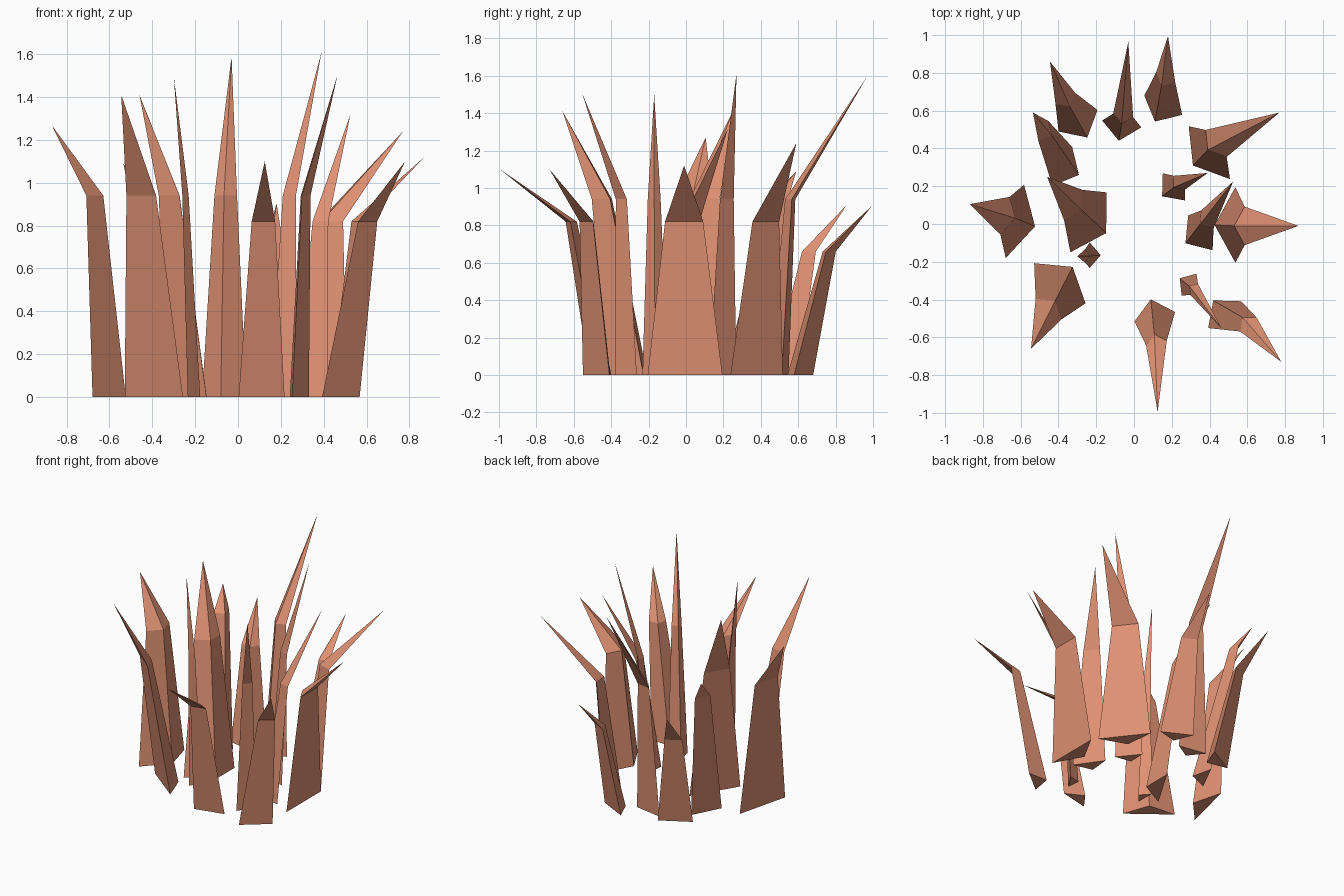
import bpy, bmesh
from math import radians, cos, sin
from mathutils import Vector

if "Cube" in bpy.data.objects:
    bpy.data.objects.remove(bpy.data.objects["Cube"])

copper = bpy.data.materials.new("copper_red")
copper.diffuse_color = (0.73, 0.28, 0.17, 1)
copper.use_nodes = True
copper.node_tree.nodes["Principled BSDF"].inputs["Base Color"].default_value = copper.diffuse_color


def blade(name, bend_z, base, heading, width, mid, tip):
    """Three-sided blade: flat face outward, ridge inward, narrowed at the bend, then a point."""
    n = Vector((cos(radians(heading)), sin(radians(heading)), 0))
    t = Vector((-n.y, n.x, 0))
    depth = min(0.11, 0.43 * width)
    section = [n * depth / 3 - t * width / 2,
               n * depth / 3 + t * width / 2,
               -n * depth * 2 / 3]
    bm = bmesh.new()
    low = [bm.verts.new(Vector((*base, 0)) + p) for p in section]
    top = [bm.verts.new(Vector((*mid, bend_z)) + p * 0.51) for p in section]
    point = bm.verts.new(tip)
    bm.faces.new(low[::-1])
    for i in range(3):
        j = (i + 1) % 3
        bm.faces.new((low[i], low[j], top[j], top[i]))
        bm.faces.new((top[i], top[j], point))
    bmesh.ops.recalc_face_normals(bm, faces=bm.faces)
    me = bpy.data.meshes.new(name)
    bm.to_mesh(me)
    bm.free()
    me.materials.append(copper)
    bpy.context.collection.objects.link(bpy.data.objects.new(name, me))


# each blade: base centre, outward heading, width, bend centre, tip
tall = [
    ((-.07, .50), 80, .21, (-.06, .56), (-.03, .965, 1.59)),
    ((-.35, .29), 153, .23, (-.465, .485), (-.535, .59, 1.09)),
    ((-.595, .005), 166, .40, (-.665, .04), (-.87, .105, 1.27)),
    ((-.21, -.01), 149, .37, (-.305, .09), (-.46, .25, 1.41)),
    ((.19, .18), 39, .185, (.23, .21), (.39, .27, 1.61)),
    ((-.215, -.165), 180, .135, (-.25, -.17), (-.30, -.17, 1.50)),
    ((-.37, -.285), 232, .345, (-.44, -.435), (-.545, -.66, 1.41)),
    ((.275, -.31), -34, .14, (.31, -.34), (.465, -.555, 1.505)),
]
medium = [
    ((.37, .355), 38, .355, (.42, .415), (.77, .59, 1.24)),
    ((.325, -.065), 35, .225, (.375, .015), (.525, .225, 1.32)),
    ((.50, -.005), 0, .40, (.567, -.01), (.87, -.01, 1.12)),
    ((.103, -.46), -77, .22, (.115, -.615), (.125, -.995, 1.10)),
    ((.46, -.455), -51, .225, (.595, -.52), (.78, -.73, 1.10)),
]
short = [
    ((-.28, .517), 119, .235, (-.355, .65), (-.445, .86, .91)),
    ((.14, .60), 63, .225, (.16, .76), (.18, .995, .905)),
]
for kind, bend_z, group in (("tall", .94, tall), ("medium", .82, medium), ("short", .66, short)):
    for k, spec in enumerate(group, 1):
        blade(f"{kind}_grass_blade_{k}", bend_z, *spec)
